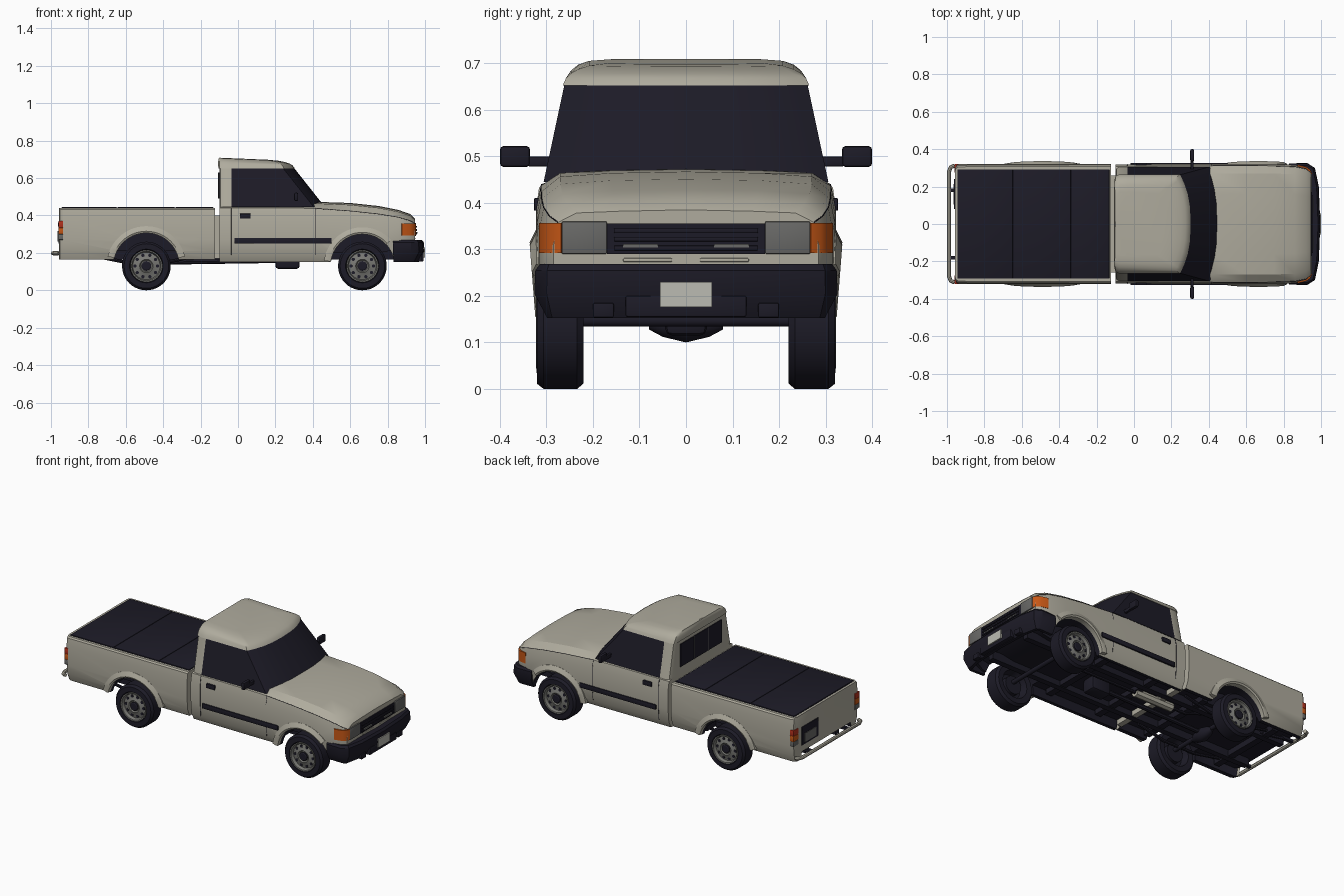
import bpy, bmesh, math
from mathutils import Vector

cube = bpy.data.objects.get("Cube")
if cube:
    bpy.data.objects.remove(cube, do_unlink=True)


def material(name, r, g, b):
    m = bpy.data.materials.new(name)
    m.use_nodes = True
    m.diffuse_color = (r, g, b, 1)
    m.node_tree.nodes["Principled BSDF"].inputs["Base Color"].default_value = (r, g, b, 1)
    return m


PAINT = material("beige paint", .43, .41, .34)
BLACK = material("black trim", .012, .011, .02)
ORANGE = material("orange lens", .56, .095, .008)
RED = material("red lens", .45, .03, .012)
LAMP = material("lamp grey", .14, .14, .135)
RIM = material("wheel grey", .19, .19, .175)
PLATE = material("plate white", .5, .5, .45)


def finish(name, bm, *mats):
    bmesh.ops.recalc_face_normals(bm, faces=bm.faces)
    me = bpy.data.meshes.new(name)
    bm.to_mesh(me)
    bm.free()
    for m in mats:
        me.materials.append(m)
    ob = bpy.data.objects.new(name, me)
    bpy.context.collection.objects.link(ob)
    return ob


def loft(name, rings, *mats):
    """Skin closed rings of equal length and cap both ends."""
    bm = bmesh.new()
    vs = [[bm.verts.new(p) for p in ring] for ring in rings]
    n = len(vs[0])
    for a, b in zip(vs, vs[1:]):
        for i in range(n):
            bm.faces.new((a[i], a[(i + 1) % n], b[(i + 1) % n], b[i]))
    bm.faces.new(vs[0])
    bm.faces.new(vs[-1][::-1])
    return finish(name, bm, *mats)


def mirrored(half):
    """Close a half outline that starts and ends on y = 0."""
    return half + [(x, -y, z) for x, y, z in half[-2:0:-1]]


def box(name, x, y, z, mat, bevel=0.0):
    bm = bmesh.new()
    bmesh.ops.create_cube(bm, size=1)
    for v in bm.verts:
        for i, (lo, hi) in enumerate((x, y, z)):
            v.co[i] = lo if v.co[i] < 0 else hi
    if bevel:
        bmesh.ops.bevel(bm, geom=bm.edges[:], offset=bevel, segments=2, profile=.5, affect='EDGES')
    return finish(name, bm, mat)


def lathe(name, cx, cz, profile, mat, s=1, n=40):
    """Turn (radius, y) points about a sideways axis."""
    turn = [2 * math.pi * i / n for i in range(n)]
    return loft(name, [[(cx + r * math.cos(a), s * y, cz + r * math.sin(a)) for a in turn]
                       for r, y in profile], mat)


def rod(name, points, r, mat):
    cu = bpy.data.curves.new(name, 'CURVE')
    cu.dimensions = '3D'
    cu.bevel_depth, cu.bevel_resolution, cu.use_fill_caps = r, 2, True
    sp = cu.splines.new('POLY')
    sp.points.add(len(points) - 1)
    for p, co in zip(sp.points, points):
        p.co = (*co, 1)
    tmp = bpy.data.objects.new(name + " path", cu)
    bpy.context.collection.objects.link(tmp)
    bpy.context.view_layer.update()
    me = bpy.data.meshes.new_from_object(tmp.evaluated_get(bpy.context.evaluated_depsgraph_get()))
    bpy.data.objects.remove(tmp, do_unlink=True)
    me.materials.clear()
    me.materials.append(mat)
    ob = bpy.data.objects.new(name, me)
    bpy.context.collection.objects.link(ob)


def band(name, path, profile, mat):
    """Sweep (outward offset, z) points along a plan path."""
    rings = []
    for i, p in enumerate(path):
        t = Vector(path[min(i + 1, len(path) - 1)]) - Vector(path[max(i - 1, 0)])
        t.normalize()
        rings.append([(p[0] - t.y * o, p[1] + t.x * o, z) for o, z in profile])
    return loft(name, rings, mat)


AXLE_Z = .13


def cut_arches(ob, cx, r):
    for s in (1, -1):
        cutter = lathe("arch cutter", cx, AXLE_Z, [(r, .19), (r, .45)], BLACK, s)
        mod = ob.modifiers.new("arch", 'BOOLEAN')
        mod.operation, mod.solver, mod.object = 'DIFFERENCE', 'EXACT', cutter
        bpy.context.view_layer.update()
        dg = bpy.context.evaluated_depsgraph_get()
        me = bpy.data.meshes.new_from_object(ob.evaluated_get(dg))
        ob.modifiers.clear()
        ob.data = me
        bpy.data.objects.remove(cutter, do_unlink=True)
    # Wheel wells and underside are black
    for f in me.polygons:
        well = all(math.hypot(me.vertices[v].co.x - cx, me.vertices[v].co.z - AXLE_Z) < r + .002
                   for v in f.vertices)
        under = abs(f.center.y) < .285 and f.center.z < .26 and abs(f.normal.x) < .6
        f.material_index = int(well or under)


# Cab and bonnet lower body with hollow underside: x, half width, bottom, shoulder, top
stations = [(-.1, .318, .15, .44, .455), (.3, .321, .15, .44, .46), (.42, .321, .15, .437, .473),
            (.6, .321, .15, .424, .467), (.75, .32, .15, .408, .451), (.86, .316, .17, .39, .429),
            (.92, .304, .2, .372, .408), (.945, .285, .2, .358, .385)]
body = loft("cab_body", [mirrored([(x, y, z) for y, z in (
    (0, zb + .05), (w - .06, zb + .05), (w - .05, zb), (w - .03, zb), (w - .008, zb + .04), (w, .27),
    (w, zs - .05), (w - .01, zs), (w - .05, zs + .75 * (zt - zs)), (w * .5, zt - .003), (0, zt))])
    for x, w, zb, zs, zt in stations], PAINT, BLACK)
cut_arches(body, .665, .172)

# Load bed
bed = loft("load_bed", [mirrored([(x, y, z) for y, z in (
    (0, .21), (w - .06, .21), (w - .05, .165), (w - .025, .165), (w - .006, .21), (w, .27), (w, .39),
    (w - .006, .432), (w - .014, .44), (0, .44))])
    for x, w in ((-.957, .296), (-.952, .311), (-.938, .32), (-.122, .322))], PAINT, BLACK)
cut_arches(bed, -.49, .178)
box("cab_bed_seal", (-.13, -.095), (-.26, .26), (.17, .4), PAINT)
box("bed_cover", (-.943, -.13), (-.292, .292), (.43, .4415), BLACK)
for i, (a, b) in enumerate(((-.941, -.648), (-.642, -.338), (-.332, -.132))):
    box(f"cover_panel_{i}", (a, b), (-.29, .29), (.44, .445), BLACK, .002)


def cab_ring(z, w, xr, xs, xc, tilt=0):
    """Plan outline with straight sides and a curved front."""
    half = [(xr, 0), (xr, w - .03), (xr + .007, w - .009), (xr + .025, w), (-.035, w)]
    half += [(xc - (xc - xs) * f ** 2.6, w * f) for f in (1, .93, .8, .6, .35, 0)]
    return mirrored([(x, y, z - tilt * (x + .1)) for x, y in half])


# Glasshouse with painted rear wall and pillars
glass = loft("glasshouse", [cab_ring(.445, .306, -.1, .405, .465),
                            cab_ring(.66, .26, -.1, .235, .295)], BLACK, PAINT)
for f in glass.data.polygons:
    f.material_index = int(f.center.x < -.03 and abs(f.normal.z) < .8)
loft("roof", [cab_ring(.652, .265, -.105, .245, .303),
              cab_ring(.668, .258, -.106, .237, .292),
              cab_ring(.685, .247, -.106, .222, .276, .02),
              cab_ring(.698, .231, -.105, .2, .252, .035),
              cab_ring(.706, .208, -.102, .165, .215, .042),
              cab_ring(.709, .17, -.098, .12, .16, .042)], PAINT)
box("rear_window", (-.105, -.095), (-.2, .2), (.49, .63), BLACK)
for y in (-.07, .07):
    box("rear_window_divider", (-.107, -.1), (y - .002, y + .002), (.49, .63), LAMP)

# Grille and front panel
box("grille", (.93, .951), (-.17, .17), (.29, .356), BLACK)
for z in (.303, .322, .34):
    box("grille_slat", (.945, .957), (-.155, .155), (z - .005, z + .005), BLACK, .002)

# Front bumper and plate
half = [(.83, .318), (.925, .32), (.962, .297), (.982, .2), (.99, 0)]
path = half + [(x, -y) for x, y in half[-2::-1]]
band("front_bumper", path, [(-.04, .268), (-.006, .268), (.004, .255), (.006, .205),
                            (-.022, .152), (-.04, .152)], BLACK)
box("lower_grille", (.95, .992), (-.13, .13), (.155, .2), BLACK, .004)
box("front_plate", (.99, 1.0), (-.056, .056), (.176, .23), PLATE)

# Rear bumper tube and tailgate fittings
rod("rear_bumper_tube", [(-.96, .312, .198), (-.98, .303, .198), (-.989, .28, .198),
                         (-.989, -.28, .198), (-.98, -.303, .198), (-.96, -.312, .198)], .011, PAINT)
box("tailgate_handle", (-.963, -.95), (.08, .24), (.34, .362), BLACK, .003)
box("rear_plate_panel", (-.961, -.95), (.08, .24), (.25, .34), BLACK)
box("rear_plate", (-.964, -.955), (.105, .215), (.262, .316), LAMP)

for s, side in ((1, "left"), (-1, "right")):
    def ys(a, b):
        return sorted((s * a, s * b))

    # Front lamps
    box(f"{side}_headlight", (.92, .953), ys(.17, .267), (.29, .36), LAMP, .003)
    lens = [(.875, s * .312), (.918, s * .302), (.938, s * .288), (.948, s * .267)]
    band(f"{side}_indicator", lens[::s], [(-.01, .292), (.004, .292), (.004, .357), (-.01, .357)], ORANGE)
    box(f"{side}_front_slot", (.94, .949), ys(.03, .135), (.273, .281), PAINT, .002)
    box(f"{side}_grille_strip", (.945, .9585), ys(.06, .135), (.304, .311), LAMP)
    box(f"{side}_bumper_pod", (.94, .985), ys(.155, .2), (.153, .185), BLACK, .004)
    # Tail lamps
    for part, z, mat in (("brake", (.335, .37), RED), ("turn", (.3, .335), ORANGE), ("reverse", (.27, .3), LAMP)):
        box(f"{side}_{part}_lamp", (-.96, -.935), ys(.275, .322), z, mat, .002)
    box(f"{side}_bumper_bracket", (-.987, -.9), ys(.17, .19), (.19, .206), BLACK)
    # Door trim
    box(f"{side}_side_moulding", (-.02, .5), ys(.315, .327), (.25, .28), BLACK, .003)
    box(f"{side}_door_handle", (.01, .068), ys(.31, .327), (.383, .41), BLACK, .003)
    for x in (-.035, .415):
        rod(f"{side}_door_seam", [(x, s * .313, .19), (x, s * .3198, .27), (x, s * .3198, .39),
                                  (x, s * .31, .44)], .0015, BLACK)
    rod(f"{side}_bonnet_seam", [(x, s * (w - .01), zs) for x, w, zb, zs, zt in stations[2:]], .0012, BLACK)
    # Mirror
    box(f"{side}_mirror", (.3, .322), ys(.335, .4), (.477, .522), BLACK, .008)
    box(f"{side}_mirror_arm", (.303, .318), ys(.285, .34), (.478, .5), BLACK, .004)
    # Wheels and arches; the lip fades towards the sills
    for end, cx, r, a0, a1 in (("front", .665, .17, 42, 172), ("rear", -.49, .176, 14, 166)):
        arcs = [math.radians(a0 + (a1 - a0) * i / 24) for i in range(25)]
        lip = [(r, .3, 0), (r, .32, .011), (r + .01, .322, .014), (r + .037, .321, .001), (r + .037, .3, 0)]
        loft(f"{side}_{end}_arch", [[(cx + q * math.cos(a), s * (y + out * math.sin(a)), AXLE_Z + q * math.sin(a))
                                     for q, y, out in lip] for a in arcs], PAINT)
        lathe(f"{side}_{end}_tyre", cx, AXLE_Z, [(.075, .27), (.085, .222), (.118, .22), (.13, .234), (.13, .306),
                                                 (.119, .32), (.09, .321), (.084, .3)], BLACK, s)
        lathe(f"{side}_{end}_rim", cx, AXLE_Z, [(.07, .275), (.084, .3), (.086, .322), (.079, .321), (.073, .303),
                                                (.05, .308), (.036, .314), (.03, .306), (.004, .306)], RIM, s)
        lathe(f"{side}_{end}_hub", cx, AXLE_Z, [(.026, .3), (.026, .314), (.02, .318), (.003, .318)], BLACK, s, 20)
        lathe(f"{side}_{end}_brake", cx, AXLE_Z, [(.055, .235), (.055, .272)], BLACK, s, 24)
        for k in range(10):
            a = math.tau * k / 10
            lathe(f"{side}_{end}_rim_hole", cx + .06 * math.cos(a), AXLE_Z + .06 * math.sin(a),
                  [(.009, .3), (.009, .308)], BLACK, s, 10)
    # Chassis rails and rear springs
    box(f"{side}_chassis_rail", (-.93, .9), ys(.13, .165), (.165, .215), BLACK)
    rod(f"{side}_leaf_spring", [(-.8, s * .2, .19), (-.6, s * .2, .15), (-.38, s * .2, .15),
                                (-.2, s * .2, .19)], .009, BLACK)

# Underside
for x in (-.8, -.3, .05, .4):
    box("cross_member", (x - .02, x + .02), (-.25, .25), (.17, .205), BLACK)
for x in (-.49, .665):
    lathe("axle", x, .147, [(.013, -.25), (.013, .25)], BLACK, 1, 16)
lathe("differential", -.49, .14, [(.012, -.08), (.028, -.05), (.04, 0), (.028, .05), (.012, .08)], BLACK, 1, 20)
rod("drive_shaft", [(-.47, 0, .15), (.2, 0, .16)], .014, BLACK)
box("gearbox", (.2, .33), (-.045, .045), (.115, .2), BLACK, .015)
rod("muffler", [(-.2, .08, .168), (.06, .08, .168)], .026, PAINT)
rod("exhaust_pipe", [(.5, .08, .168), (-.3, .08, .168), (-.4, .11, .19), (-.6, .11, .19), (-.9, .2, .18)], .009, BLACK)

# Smooth shading with sharp edges kept
bpy.ops.object.select_all(action='DESELECT')
for ob in bpy.context.collection.objects:
    if ob.type == 'MESH':
        ob.select_set(True)
        bpy.context.view_layer.objects.active = ob
bpy.ops.object.shade_smooth_by_angle(angle=math.radians(32))
